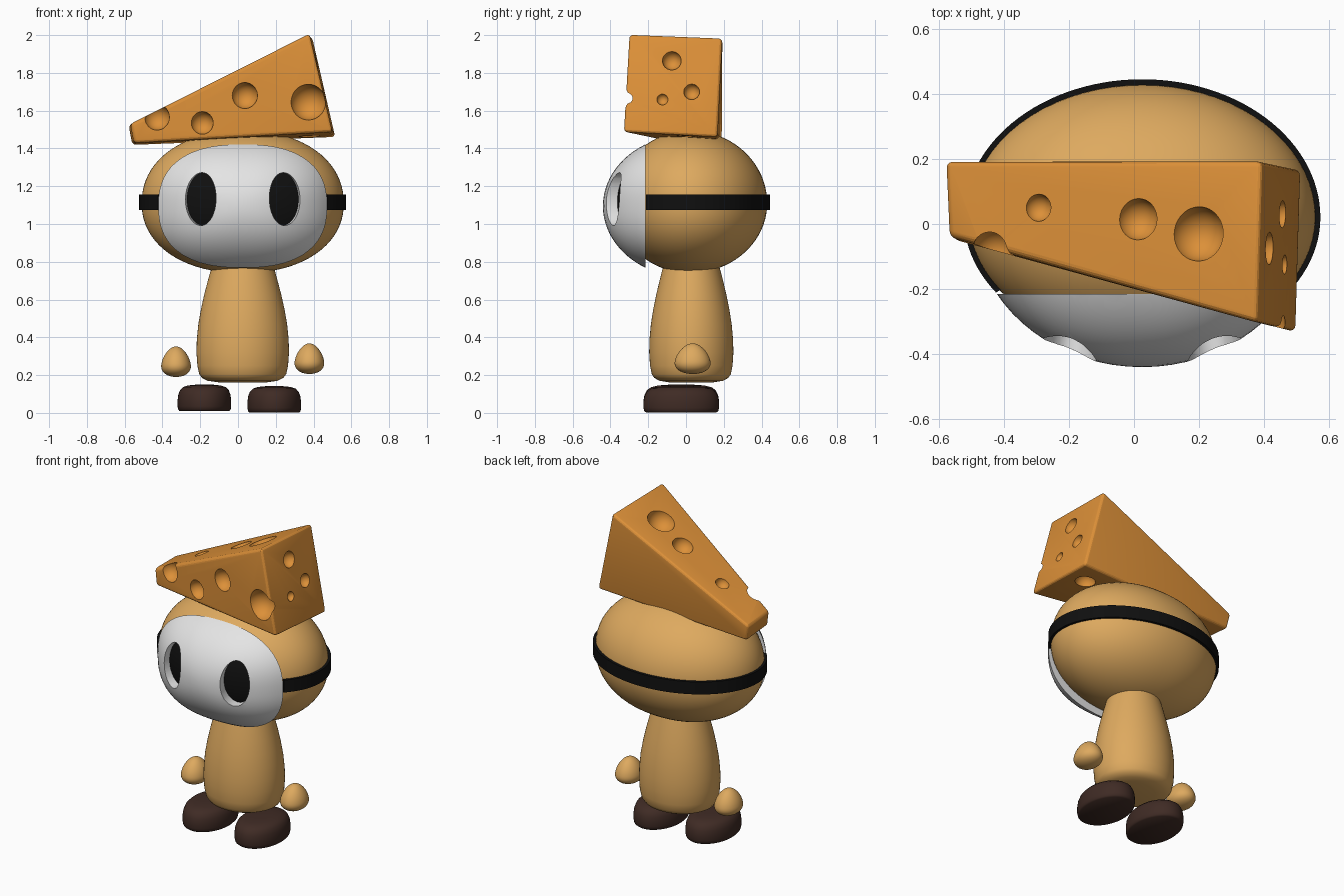
import bpy, bmesh, math
from mathutils import Vector, Matrix

if "Cube" in bpy.data.objects:
    bpy.data.objects.remove(bpy.data.objects["Cube"])


def material(name, rgb):
    m = bpy.data.materials.new(name)
    m.diffuse_color = (*rgb, 1)
    m.use_nodes = True
    m.node_tree.nodes["Principled BSDF"].inputs["Base Color"].default_value = m.diffuse_color
    return m


TAN = material("tan", (0.73, 0.40, 0.115))
CHEESE = material("cheese orange", (0.72, 0.28, 0.04))
WHITE = material("white", (0.78, 0.78, 0.78))
BLACK = material("black", (0.005, 0.005, 0.005))
BROWN = material("dark brown", (0.05, 0.024, 0.018))

CX, CY, CZ = 0.025, 0.02, 1.11          # head centre


def finish(bm, name, mat=None, angle=35):
    bmesh.ops.recalc_face_normals(bm, faces=bm.faces)
    me = bpy.data.meshes.new(name)
    bm.to_mesh(me)
    bm.free()
    ob = bpy.data.objects.new(name, me)
    bpy.context.collection.objects.link(ob)
    if mat:
        me.materials.append(mat)
        smooth(ob, angle)
    return ob


def activate(ob):
    bpy.ops.object.select_all(action='DESELECT')
    ob.select_set(True)
    bpy.context.view_layer.objects.active = ob


def smooth(ob, angle):
    activate(ob)
    bpy.ops.object.shade_smooth_by_angle(angle=math.radians(angle))


def cut(ob, cutter):
    mod = ob.modifiers.new("holes", 'BOOLEAN')
    mod.operation, mod.solver, mod.object = 'DIFFERENCE', 'EXACT', cutter
    activate(ob)
    bpy.ops.object.modifier_apply(modifier=mod.name)
    bpy.data.objects.remove(cutter)


def blob(centre, q, left_right, front, back, up, down):
    """Rounded egg, squarer than an ellipse when seen from the front."""
    bm = bmesh.new()
    bmesh.ops.create_uvsphere(bm, u_segments=72, v_segments=40, radius=1)
    for v in bm.verts:
        x, y, z = v.co
        r = math.hypot(y, (abs(x) ** q + abs(z) ** q) ** (1 / q))
        x, y, z = x / r, y / r, z / r
        v.co = Vector(centre) + Vector((x * left_right,
                                        y * (back if y > 0 else front),
                                        z * (up if z > 0 else down)))
    return bm


def lathe(name, profile, centre, sx, sy, mat):
    """Oval turned shape from (radius, height) points, smoothly interpolated."""
    bm = bmesh.new()
    n = 64
    rings = []
    for r, z in profile:
        if r == 0:
            rings.append([bm.verts.new((centre[0], centre[1], centre[2] + z))])
            continue
        rings.append([bm.verts.new((centre[0] + r * sx * math.cos(2 * math.pi * i / n),
                                    centre[1] + r * sy * math.sin(2 * math.pi * i / n),
                                    centre[2] + z)) for i in range(n)])
    for a, b in zip(rings, rings[1:]):
        for i in range(n):
            j = (i + 1) % n
            vs = [a[i % len(a)], a[j % len(a)], b[j % len(b)], b[i % len(b)]]
            bm.faces.new(list(dict.fromkeys(vs)))
    return finish(bm, name, mat, 50)


# Head
finish(blob((CX, CY, CZ), 2.15, 0.535, 0.39, 0.41, 0.385, 0.37), "head", TAN)

# Face mask: front cap of a slightly larger egg
bm = blob((CX, CY, 1.095), 2.45, 0.52, 0.46, 0.46, 0.38, 0.38)
res = bmesh.ops.bisect_plane(bm, geom=bm.verts[:] + bm.edges[:] + bm.faces[:],
                             plane_co=(0, -0.215, 0), plane_no=(0, 1, 0), clear_outer=True)
bmesh.ops.contextual_create(bm, geom=[e for e in bm.edges if e.is_boundary])
mask = finish(bm, "face_mask")
mask.data.materials.append(WHITE)


def head_front(x, z):
    s = 0.385 if z > 0 else 0.37
    n = (abs(x / 0.535) ** 2.15 + abs(z / s) ** 2.15) ** (1 / 2.15)
    return CY - 0.39 * math.sqrt(max(0, 1 - n * n))


# Eye sockets through the mask, with black eyes lying on the head
N = 48
for side, label in ((-1, "left"), (1, "right")):
    bm = bmesh.new()
    rings = []
    for off, y in ((0.265, -0.6), (0.165, -0.1)):
        rings.append([bm.verts.new((CX + side * off + 0.088 * math.cos(2 * math.pi * i / N), y,
                                    1.132 + 0.14 * math.sin(2 * math.pi * i / N)))
                      for i in range(N)])
    for i in range(N):
        j = (i + 1) % N
        bm.faces.new((rings[0][i], rings[0][j], rings[1][j], rings[1][i]))
    bm.faces.new(rings[0])
    bm.faces.new(rings[1])
    cutter = finish(bm, "socket_cutter")
    cutter.hide_render = True
    cut(mask, cutter)

    bm = bmesh.new()
    bmesh.ops.create_uvsphere(bm, u_segments=N, v_segments=24, radius=1)
    bmesh.ops.delete(bm, geom=[v for v in bm.verts if v.co.z < -0.01], context='VERTS')
    for v in bm.verts:
        x, z = side * 0.216 + v.co.x * 0.1, 0.022 + v.co.y * 0.15
        v.co = (CX + x, head_front(x, z) - 0.005, CZ + z)
    eye = finish(bm, label + "_eye", BLACK)
    if eye.data.polygons[0].normal.y > 0:
        eye.data.flip_normals()
smooth(mask, 30)

# Strap around the sides and back of the head
bm = bmesh.new()
sections = []
for i in range(81):
    a = math.radians(-35 + 250 * i / 80)
    ring = []
    for d, z in ((-0.03, 1.075), (0.018, 1.075), (0.018, 1.155), (-0.03, 1.155)):
        ry = 0.42 if math.sin(a) > 0 else 0.398
        ring.append(bm.verts.new((CX + (0.53 + d) * math.cos(a),
                                  CY + (ry - 0.013 + d) * math.sin(a), z)))
    sections.append(ring)
for a, b in zip(sections, sections[1:]):
    for k in range(4):
        bm.faces.new((a[k], a[(k + 1) % 4], b[(k + 1) % 4], b[k]))
bm.faces.new(sections[0])
bm.faces.new(sections[-1])
finish(bm, "strap", BLACK)

# Body
lathe("body", [(0, 0.16), (0.13, 0.162), (0.185, 0.17), (0.215, 0.185), (0.23, 0.205),
               (0.24, 0.25), (0.245, 0.32), (0.243, 0.39), (0.235, 0.47), (0.221, 0.55),
               (0.203, 0.63), (0.182, 0.71), (0.165, 0.77), (0, 0.79)],
      (CX, 0.028, 0), 1, 0.91, TAN)

# Feet
SOLE = [(0, 0), (0.93, 0), (0.98, 0.008), (1, 0.025), (1, 0.055), (0.975, 0.085),
        (0.91, 0.11), (0.8, 0.126), (0.62, 0.135), (0.35, 0.139), (0, 0.14)]
for label, x, z in (("left_foot", -0.178, 0.01), ("right_foot", 0.192, 0.002)):
    lathe(label, SOLE, (x, -0.025, z), 0.142, 0.2, BROWN)

# Hands: eggs narrowing upwards
for label, x, z, side in (("left_hand", -0.328, 0.262, -1), ("right_hand", 0.378, 0.278, 1)):
    bm = bmesh.new()
    bmesh.ops.create_uvsphere(bm, u_segments=40, v_segments=24, radius=1)
    for v in bm.verts:
        t = 1 - 0.22 * v.co.z
        v.co = (x + v.co.x * 0.077 * t, 0.035 + v.co.y * 0.093 * t,
                z + v.co.z * (0.09 if v.co.z > 0 else 0.072))
    finish(bm, label, TAN)

# Cheese wedge
corners = [(0.378, -0.303, 2.008), (0.393, 0.193, 1.988), (0.5, -0.333, 1.487),
           (0.515, 0.167, 1.46), (-0.57, -0.038, 1.53), (-0.58, 0.193, 1.522),
           (-0.55, -0.05, 1.428), (-0.56, 0.183, 1.418)]
bm = bmesh.new()
vs = [bm.verts.new(c) for c in corners]
for f in ((0, 1, 5, 4), (0, 4, 6, 2), (1, 3, 7, 5), (0, 2, 3, 1), (4, 5, 7, 6), (2, 6, 7, 3)):
    bm.faces.new([vs[k] for k in f])
cheese = finish(bm, "cheese_wedge")
cheese.data.materials.append(CHEESE)
bevel = cheese.modifiers.new("round", 'BEVEL')
bevel.width, bevel.segments = 0.02, 4
activate(cheese)
bpy.ops.object.modifier_apply(modifier=bevel.name)

# Round holes: front side, sloping top, thick end, underside
holes = [(-0.43, -0.085, 1.565, 0.068), (-0.19, -0.15, 1.535, 0.06),
         (0.035, -0.212, 1.68, 0.069), (0.37, -0.308, 1.645, 0.095),
         (-0.295, 0.05, 1.67, 0.042), (0.01, 0.015, 1.822, 0.064), (0.195, -0.03, 1.915, 0.084),
         (0.42, -0.075, 1.865, 0.05), (0.458, 0.03, 1.7, 0.042), (0.468, -0.125, 1.66, 0.03),
         (0.38, 0.01, 1.465, 0.06)]
bm = bmesh.new()
for x, y, z, r in holes:
    bmesh.ops.create_icosphere(bm, subdivisions=4, radius=r,
                               matrix=Matrix.Translation((x, y, z)))
cutter = finish(bm, "hole_cutter")
cutter.hide_render = True
cut(cheese, cutter)
smooth(cheese, 18)
